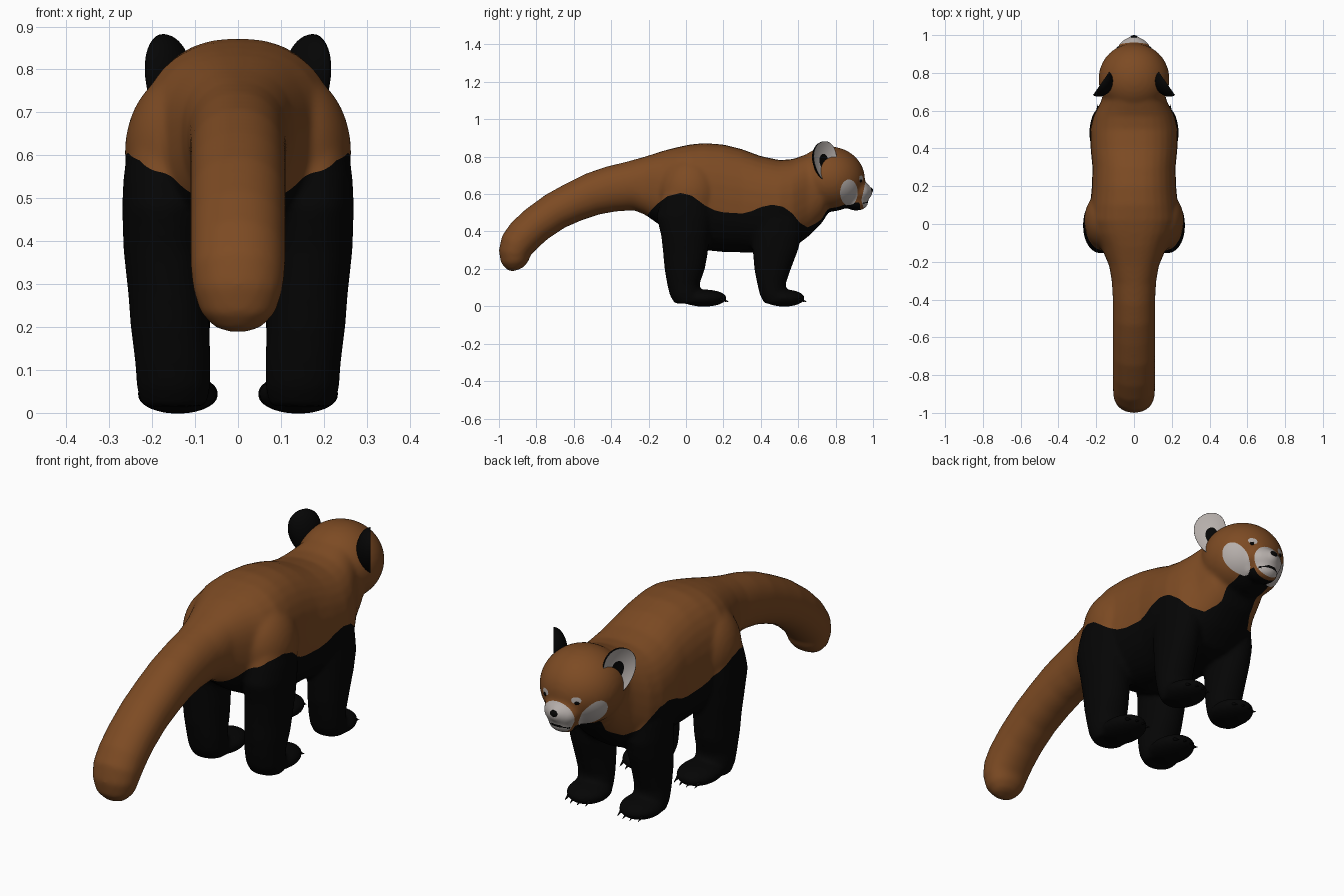
import bpy, bmesh, math
from mathutils import Matrix, Vector

if "Cube" in bpy.data.objects:
    bpy.data.objects.remove(bpy.data.objects["Cube"])


def material(name, rgb):
    m = bpy.data.materials.new(name)
    m.diffuse_color = (*rgb, 1)
    m.use_nodes = True
    m.node_tree.nodes["Principled BSDF"].inputs["Base Color"].default_value = m.diffuse_color
    return m


RUST, BLACK, WHITE = 0, 1, 2
MATS = [material("rust fur", (0.205, 0.07, 0.017)),
        material("black fur", (0.0015, 0.0015, 0.0015)),
        material("pale fur", (0.47, 0.43, 0.41))]


def make_object(name, bm):
    for f in bm.faces:
        f.smooth = True
    me = bpy.data.meshes.new(name)
    bm.to_mesh(me)
    ob = bpy.data.objects.new(name, me)
    bpy.context.collection.objects.link(ob)
    for m in MATS:
        me.materials.append(m)
    return ob


def loft(bm, rings, n=32):
    """Closed tube through rings of (center, side axis, other axis, exponent)."""
    loops = []
    for c, u, v, e in rings:
        loop = []
        for i in range(n):
            a = 2 * math.pi * i / n
            ca, sa = math.cos(a), math.sin(a)
            p = math.copysign(abs(ca) ** (2 / e), ca)
            q = math.copysign(abs(sa) ** (2 / e), sa)
            loop.append(bm.verts.new(c + u * p + v * q))
        loops.append(loop)
    for a, b in zip(loops, loops[1:]):
        for i in range(n):
            bm.faces.new((a[i], a[(i + 1) % n], b[(i + 1) % n], b[i]))
    bm.faces.new(loops[0][::-1])
    bm.faces.new(loops[-1])


def ellipsoid(bm, center, radii):
    mat = Matrix.Translation(center) @ Matrix.Diagonal((*radii, 1))
    bmesh.ops.create_uvsphere(bm, u_segments=40, v_segments=24, radius=1, matrix=mat)


def paint(bm, region, index):
    """Cut the surface along region(co) = 0 and colour the positive side."""
    val = {v: region(v.co) for v in bm.verts}
    cuts = []
    for e in list(bm.edges):
        a, b = e.verts
        fa, fb = val[a], val[b]
        if (fa > 0) != (fb > 0):
            t = min(0.97, max(0.03, fa / (fa - fb)))
            cuts.append(bmesh.utils.edge_split(e, a, t)[1])
    if cuts:
        bmesh.ops.connect_verts(bm, verts=cuts)
    for f in bm.faces:
        if region(f.calc_center_median()) > 0:
            f.material_index = index


bm = bmesh.new()

# tail: y, z, half width, half thickness, square to its curved path
TAIL = [(-.908, .193, .03, .022), (-.911, .203, .058, .046), (-.916, .235, .088, .073),
        (-.916, .285, .104, .086), (-.902, .33, .11, .094), (-.865, .378, .111, .098),
        (-.80, .438, .111, .099), (-.70, .508, .111, .102), (-.60, .558, .111, .107),
        (-.50, .60, .111, .115), (-.40, .627, .112, .123), (-.30, .643, .118, .131)]
rings = []
for i, (y, z, w, h) in enumerate(TAIL):
    a, b = TAIL[max(i - 1, 0)], TAIL[min(i + 1, len(TAIL) - 1)]
    t = Vector((0, b[0] - a[0], b[1] - a[1])).normalized()
    rings.append((Vector((0, y, z)), Vector((w, 0, 0)), Vector((0, -t.z, t.y)) * h, 2.1))

# trunk and neck: y, top, bottom, half width
TRUNK = [(-.22, .80, .49, .132), (-.12, .832, .42, .175), (-.05, .85, .37, .215),
         (.02, .865, .335, .238), (.1, .873, .30, .232), (.2, .865, .29, .223),
         (.3, .84, .288, .22), (.4, .803, .285, .23), (.5, .782, .295, .232),
         (.57, .787, .31, .216), (.65, .815, .37, .174), (.73, .84, .45, .155),
         (.79, .80, .55, .11)]
for y, top, low, w in TRUNK:
    rings.append((Vector((0, y, (top + low) / 2)), Vector((w, 0, 0)),
                  Vector((0, 0, (top - low) / 2)), 2.4))
loft(bm, rings)

# head, muzzle, nose bridge and jaw
ellipsoid(bm, (0, .767, .68), (.188, .19, .174))
ellipsoid(bm, (0, .92, .61), (.088, .07, .066))
ellipsoid(bm, (0, .95, .612), (.045, .05, .042))
ellipsoid(bm, (0, .91, .555), (.07, .064, .044))

# legs: z, x, y, half width, half depth
HIND = [(.62, .17, .005, .085, .125), (.55, .172, 0, .095, .14), (.48, .174, -.008, .096, .15),
        (.38, .171, -.003, .096, .13), (.28, .162, -.003, .094, .119), (.2, .158, -.007, .092, .108),
        (.12, .152, -.014, .088, .087), (.06, .15, -.005, .086, .082), (.015, .15, .005, .075, .065)]
FORE = [(.54, .14, .48, .07, .08), (.46, .148, .485, .083, .13), (.38, .15, .487, .086, .133),
        (.3, .15, .478, .086, .121), (.2, .149, .463, .084, .098),
        (.12, .147, .457, .082, .076), (.06, .146, .465, .08, .07), (.015, .146, .475, .07, .055)]
FEET = [(.142, .095, .124), (.138, .525, .111)]  # x, y, half length
for s in (1, -1):
    for leg in (HIND, FORE):
        loft(bm, [(Vector((s * x, y, z)), Vector((w, 0, 0)), Vector((0, d, 0)), 2.1)
                  for z, x, y, w, d in leg])
    ellipsoid(bm, (s * .125, .02, .605), (.139, .165, .19))  # rounded haunch
    for x, y, d in FEET:
        ellipsoid(bm, (s * x, y, .044), (.094, d, .046))
bmesh.ops.recalc_face_normals(bm, faces=bm.faces)

# fuse the parts into one smooth skin
body = make_object("body", bm)
fuse = body.modifiers.new("fuse", 'REMESH')
fuse.mode = 'VOXEL'
fuse.voxel_size = 0.01
soft = body.modifiers.new("soften", 'SMOOTH')
soft.factor = 0.5
soft.iterations = 10
skin = bmesh.new()
skin.from_object(body, bpy.context.evaluated_depsgraph_get())
body.modifiers.clear()

# height of the black underside along the length
EDGE = [(-1.1, -.1), (-.27, .25), (-.22, .465), (-.19, .51), (-.15, .55), (-.1, .588), (-.03, .606),
        (.03, .592), (.1, .54), (.15, .514), (.2, .502), (.3, .496), (.35, .508), (.4, .53),
        (.46, .543), (.52, .532), (.57, .495), (.61, .445), (.65, .422), (.7, .447),
        (.76, .492), (.81, .505), (.87, .505), (.9, .49), (.93, .4), (1.1, .3)]


def underside(p):
    for (y0, z0), (y1, z1) in zip(EDGE, EDGE[1:]):
        if p.y <= y1:
            return z0 + (z1 - z0) * (p.y - y0) / (y1 - y0) - p.z
    return -1


def throat(p):
    return min(.085 - abs(p.x), .555 - p.z, p.y - .55, .93 - p.y)


def cheek(p):
    if abs(p.x) < .06:
        return -1
    return 1 - ((p.y - .871) / .047) ** 2 - ((p.z - .608) / .07) ** 2


def muzzle(p):
    return 1 - (p.x / .092) ** 2 - ((p.y - .975) / .058) ** 2 - ((p.z - .592) / .078) ** 2


def brow(p):
    if p.y < .86:
        return -1
    return 1 - ((abs(p.x) - .08) / .021) ** 2 - ((p.z - .684) / .016) ** 2


def mouth(p):
    if p.y < .9:
        return -1
    return 1 - (p.x / .055) ** 2 - ((p.z - .558 + 2 * p.x * p.x) / .006) ** 2


for region, index in ((underside, BLACK), (throat, BLACK), (cheek, WHITE), (muzzle, WHITE),
                      (brow, WHITE), (mouth, BLACK)):
    paint(skin, region, index)
for f in skin.faces:
    f.smooth = True
skin.to_mesh(body.data)

# nose
bm = bmesh.new()
ellipsoid(bm, (0, .985, .62), (.021, .015, .016))
for f in bm.faces:
    f.material_index = BLACK
make_object("nose", bm)

for s, side in ((1, "right"), (-1, "left")):
    # eye
    bm = bmesh.new()
    ellipsoid(bm, (s * .08, .929, .671), (.013, .012, .01))
    for f in bm.faces:
        f.material_index = BLACK
    make_object(side + "_eye", bm)

    # cupped ear: thick black back, pale inside with a dark centre
    bm = bmesh.new()
    bmesh.ops.create_uvsphere(bm, u_segments=36, v_segments=24, radius=1)
    for f in bm.faces:
        c = f.calc_center_median()
        pale = c.z > 0.1 and math.hypot(c.x, c.y) > .33
        f.material_index = WHITE if pale else BLACK
    for v in bm.verts:
        x, y, z = v.co
        q = max(0, 1 - x * x - y * y)
        depth = -.02 * q if z > 0 else -.062 * math.sqrt(q)
        v.co = (x * .073 * (1 + .22 * y), depth, y * .11)
    place = (Matrix.Diagonal((s, 1, 1, 1)) @ Matrix.Translation((.172, .747, .773))
             @ Matrix.Rotation(math.radians(-55), 4, 'Z')
             @ Matrix.Rotation(math.radians(9), 4, 'Y'))
    bm.transform(place)
    bmesh.ops.recalc_face_normals(bm, faces=bm.faces)
    make_object(side + "_ear", bm)

    # claws
    bm = bmesh.new()
    for x, y, d in FEET:
        for k in (-1.5, -.5, .5, 1.5):
            tip = y + d - .004 - .012 * (abs(k) - .5)
            bmesh.ops.create_cone(
                bm, cap_ends=True, segments=10, radius1=.01, radius2=.001, depth=.045,
                matrix=Matrix.Translation((s * x + k * .036, tip - .008, .033))
                @ Matrix.Rotation(math.radians(-115), 4, 'X'))
    for f in bm.faces:
        f.material_index = BLACK
    make_object(side + "_claws", bm)
